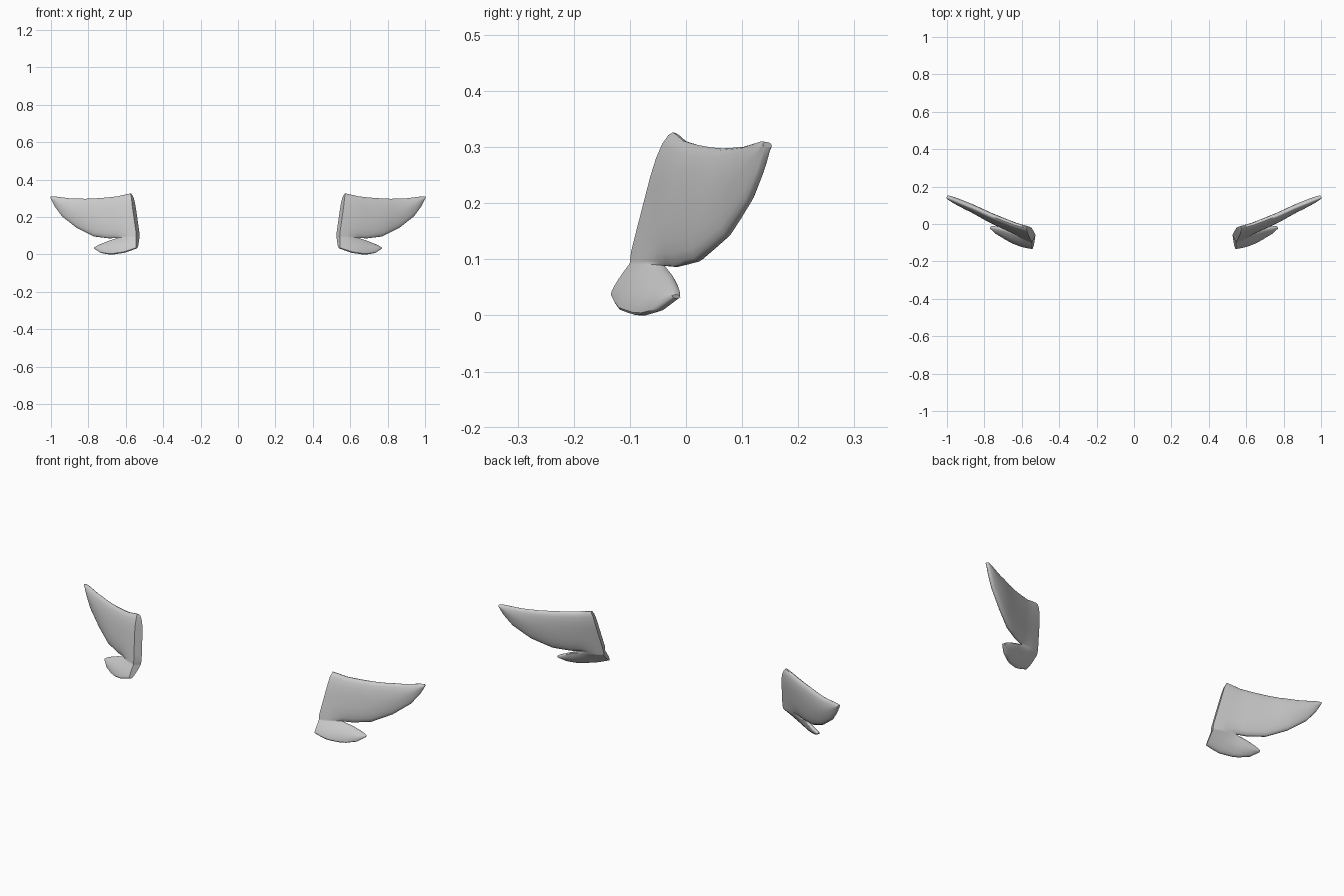
import bpy, bmesh, math
from mathutils import Vector
from mathutils.geometry import intersect_point_line

if "Cube" in bpy.data.objects:
    bpy.data.objects.remove(bpy.data.objects["Cube"])

# Outline of one fin as (x, z) curves: upper blade and small lower lobe
TOP = [(.535, .327), (.58, .322), (.64, .312), (.70, .305), (.80, .298), (.90, .301), (.98, .311), (1.0, .310)]
NOTCH = [(.535, .09), (.64, .09)]
BLADE_LOW = [(.64, .09), (.69, .088), (.77, .098), (.86, .142), (.94, .205), (.98, .26), (1.0, .300)]
LOBE_TOP = [(.64, .09), (.69, .074), (.73, .058), (.755, .046), (.767, .038)]
LOBE_LOW = [(.535, .035), (.60, .012), (.68, .0), (.735, .010), (.767, .032)]
ROOT = [(0, .54), (.035, .541), (.11, .535), (.30, .562), (.327, .572)]      # z -> root x
DEPTH = [(.53, -.085), (.64, -.04), (.77, .02), (.86, .066), (.94, .102), (1.0, .130)]


def lerp(curve, t):
    t = min(max(t, curve[0][0]), curve[-1][0])
    for (a, p), (b, q) in zip(curve, curve[1:]):
        if t <= b:
            return p + (q - p) * (t - a) / (b - a)
    return curve[-1][1]


def edge_distance(x, z):
    best = 1.0
    p = Vector((x, z, 0))
    for c in (TOP, BLADE_LOW, LOBE_TOP, LOBE_LOW):
        for a, b in zip(c, c[1:]):
            a, b = Vector((*a, 0)), Vector((*b, 0))
            f = min(max(intersect_point_line(p, a, b)[1], 0), 1)
            best = min(best, (a.lerp(b, f) - p).length)
    return best


def place(x, z, side):
    """Point on the front (+1) or back (-1) skin."""
    d = min(edge_distance(x, z) / .09, 1)
    half = .003 + .019 * math.sqrt(1 - (1 - d) ** 2)
    px = x + (lerp(ROOT, z) - .535) * max(0, (.64 - x) / .105)
    if z > .09:
        tilt = .20 - .13 * (x - .53) / .47
    else:
        tilt = .90 - .25 * min(1, (x - .53) / .17)
    y = lerp(DEPTH, px) + tilt * (z - .09)
    n = Vector((.43, -.87, .18)).normalized()
    return Vector((px, y, z)) + n * half * side


def sheet(bm, columns, low, high, rows):
    grid = []
    for x in columns:
        a, b = lerp(low, x), lerp(high, x)
        grid.append([bm.verts.new((x, 0, a + (b - a) * (.5 - .5 * math.cos(math.pi * j / rows))))
                     for j in range(rows + 1)])
    for c, d in zip(grid, grid[1:]):
        for j in range(rows):
            bm.faces.new((c[j], d[j], d[j + 1], c[j + 1]))


# Flat sheet of blade and lobe, welded along the shared root
flat = bmesh.new()
root = [.535, .57, .605, .64]
sheet(flat, root + [.665, .69, .73, .77, .815, .86, .90, .94, .965, .98, .992, 1.0],
      NOTCH[:1] + BLADE_LOW, TOP, 10)
sheet(flat, root + [.665, .69, .71, .735, .755, .767], LOBE_LOW, NOTCH[:1] + LOBE_TOP, 8)
bmesh.ops.remove_doubles(flat, verts=flat.verts, dist=.0001)
flat.verts.index_update()

# Two lens-shaped skins closed by a narrow rim and a root cap
bm = bmesh.new()
front = [bm.verts.new(place(v.co.x, v.co.z, 1)) for v in flat.verts]
back = [bm.verts.new(place(v.co.x, v.co.z, -1)) for v in flat.verts]
for f in flat.faces:
    ids = [v.index for v in f.verts]
    bm.faces.new([front[i] for i in ids])
    bm.faces.new([back[i] for i in reversed(ids)])
for e in flat.edges:
    if e.is_boundary:
        i, j = (v.index for v in e.verts)
        bm.faces.new((front[i], front[j], back[j], back[i]))
flat.free()
low = min(v.co.z for v in bm.verts)
for v in bm.verts:
    v.co.z -= low
bmesh.ops.recalc_face_normals(bm, faces=bm.faces)
mesh = bpy.data.meshes.new("side_fins")
bm.to_mesh(mesh)
bm.free()

# Mirrored pair
fins = bpy.data.objects.new("side_fins", mesh)
bpy.context.collection.objects.link(fins)
fins.modifiers.new("mirror", 'MIRROR').use_axis[0] = True
bpy.context.view_layer.objects.active = fins
fins.select_set(True)
bpy.ops.object.shade_smooth_by_angle(angle=math.radians(40))
